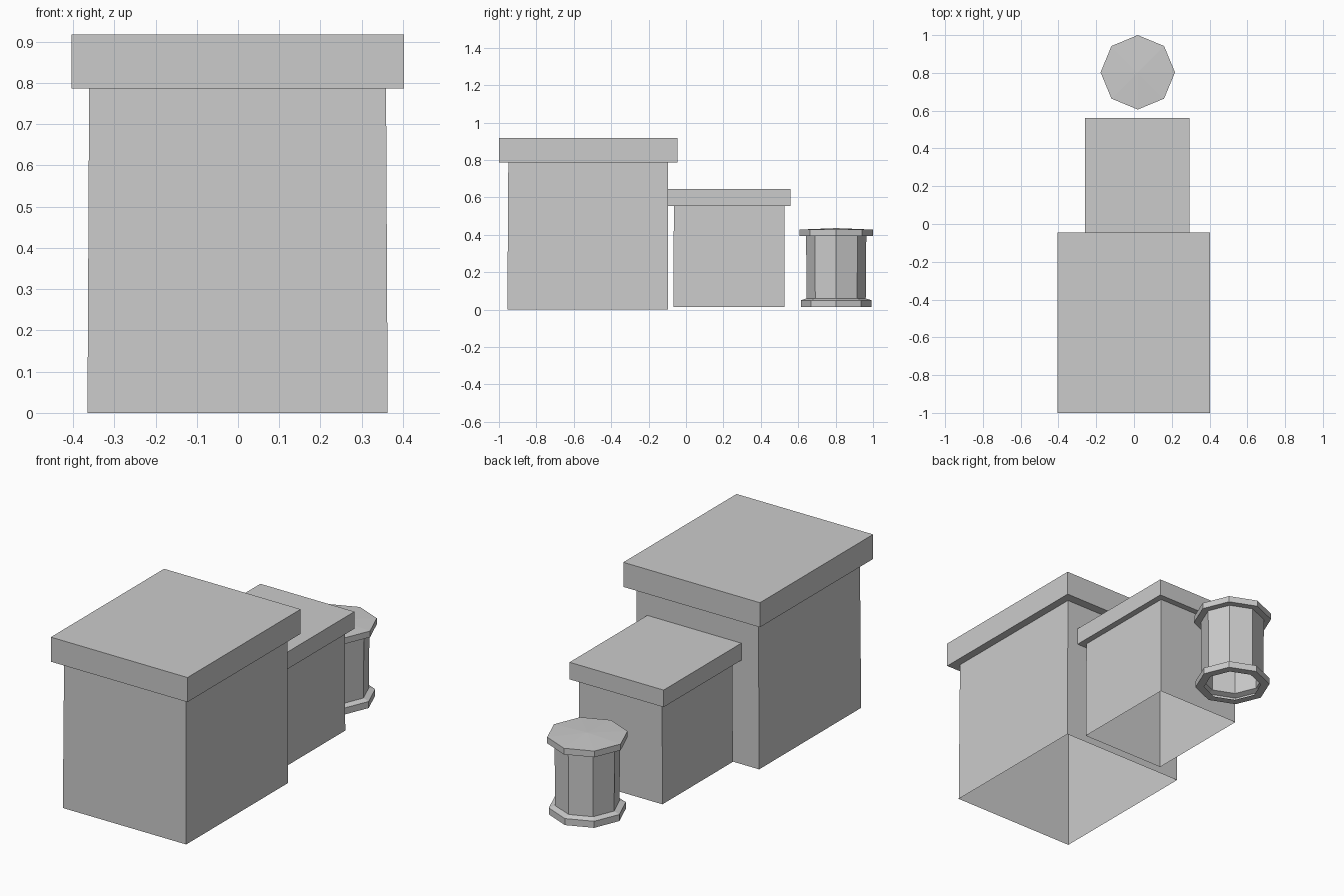
import bpy, bmesh, math

cube = bpy.data.objects.get("Cube")
if cube:
    bpy.data.objects.remove(cube, do_unlink=True)

grey = bpy.data.materials.new("plain_grey")
grey.use_nodes = True
colour = (0.6, 0.6, 0.6, 1)
grey.diffuse_color = colour
grey.node_tree.nodes["Principled BSDF"].inputs["Base Color"].default_value = colour


def stack_rings(name, rings, tip=None):
    """Bridge a stack of rings into an open-bottomed shell and close the top."""
    bm = bmesh.new()
    loops = [[bm.verts.new(p) for p in ring] for ring in rings]
    n = len(loops[0])
    for low, high in zip(loops, loops[1:]):
        for i in range(n):
            j = (i + 1) % n
            bm.faces.new((low[i], low[j], high[j], high[i]))
    top = loops[-1]
    if tip:
        peak = bm.verts.new(tip)
        for i in range(n):
            bm.faces.new((top[i], top[(i + 1) % n], peak))
    else:
        bm.faces.new(top)
    mesh = bpy.data.meshes.new(name)
    bm.to_mesh(mesh)
    bm.free()
    mesh.materials.append(grey)
    obj = bpy.data.objects.new(name, mesh)
    bpy.context.collection.objects.link(obj)


def rectangle(x0, x1, y0, y1, z):
    return [(x0, y0, z), (x1, y0, z), (x1, y1, z), (x0, y1, z)]


def octagon(radius, z, cx=0.02, cy=0.803):
    return [(cx + radius * math.cos(i * math.pi / 4),
             cy + radius * math.sin(i * math.pi / 4), z) for i in range(8)]


# Large crate: slightly tapered body with an overhanging lid
stack_rings("large_crate", [
    rectangle(-0.365, 0.363, -0.955, -0.095, 0),
    rectangle(-0.361, 0.359, -0.95, -0.095, 0.787),
    rectangle(-0.404, 0.402, -1, -0.046, 0.787),
    rectangle(-0.404, 0.402, -1, -0.046, 0.918)])

# Small crate
stack_rings("small_crate", [
    rectangle(-0.23, 0.264, -0.067, 0.527, 0.015),
    rectangle(-0.228, 0.262, -0.065, 0.527, 0.554),
    rectangle(-0.26, 0.295, -0.098, 0.56, 0.554),
    rectangle(-0.26, 0.295, -0.098, 0.56, 0.645)])

# Eight-sided barrel with flared rims and a shallow pointed lid
profile = [(0.145, 0.015), (0.189, 0.015), (0.189, 0.05), (0.158, 0.06),
           (0.161, 0.395), (0.197, 0.395), (0.197, 0.428)]
stack_rings("barrel", [octagon(r, z) for r, z in profile], (0.02, 0.803, 0.436))
